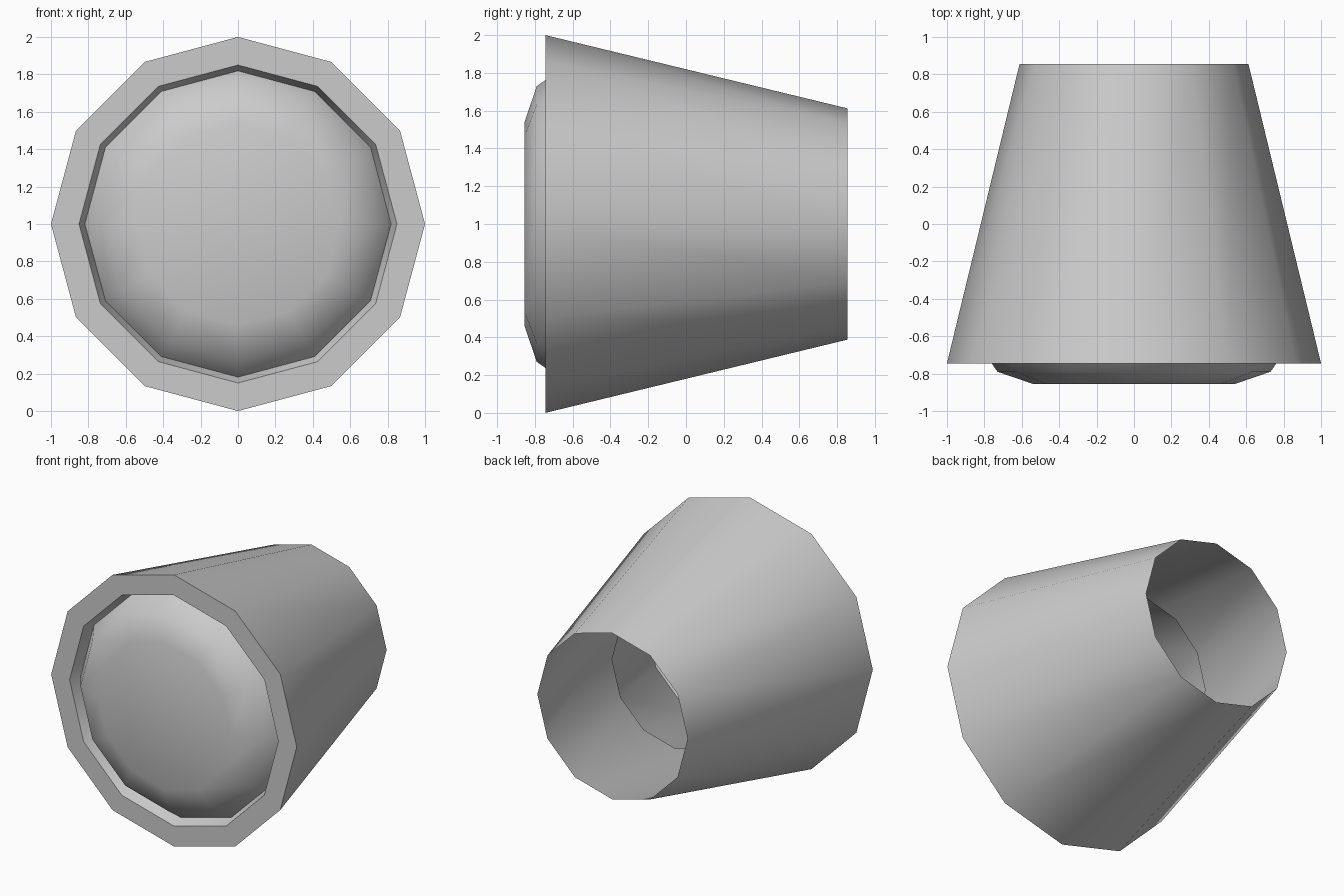
import bpy
import bmesh
import math

if "Cube" in bpy.data.objects:
    bpy.data.objects.remove(bpy.data.objects["Cube"])

SIDES = 12
AXIS_Z = 1.0


def lathe(name, profile, cap_first=False, smooth_angle=50):
    """Revolve (radius, y) points around the horizontal axis at z = 1."""
    bm = bmesh.new()
    rings = []
    for r, y in profile:
        ring = []
        for i in range(SIDES):
            a = 2 * math.pi * i / SIDES
            ring.append(bm.verts.new((r * math.cos(a), y, AXIS_Z + r * math.sin(a))))
        rings.append(ring)
    for a, b in zip(rings, rings[1:]):
        for i in range(SIDES):
            j = (i + 1) % SIDES
            bm.faces.new((a[i], b[i], b[j], a[j]))
    if cap_first:
        bm.faces.new(rings[0])
    mesh = bpy.data.meshes.new(name)
    bm.normal_update()
    bm.to_mesh(mesh)
    bm.free()
    obj = bpy.data.objects.new(name, mesh)
    bpy.context.collection.objects.link(obj)
    bpy.ops.object.select_all(action='DESELECT')
    obj.select_set(True)
    bpy.context.view_layer.objects.active = obj
    bpy.ops.object.shade_smooth_by_angle(angle=math.radians(smooth_angle))
    return obj


# Tapered outer shell, flat front rim and inner reflector, all open at the back
lathe("lamp_housing", [(0.612, 0.855), (1.0, -0.745), (0.85, -0.745), (0.52, 0.124)])

# Shallow domed lens with a flat centre, seated in the reflector
lens = lathe("lens", [(0.54, -0.855), (0.73, -0.79), (0.82, -0.66)],
             cap_first=True, smooth_angle=60)

# Housing profile runs back to front, so turn its faces outward
housing = bpy.data.objects["lamp_housing"]
for obj in (housing, lens):
    bm = bmesh.new()
    bm.from_mesh(obj.data)
    bm.normal_update()
    # Test a sloping side face: it should face away from the axis
    face = max(bm.faces, key=lambda f: f.calc_center_median().z)
    if face.normal.z < 0:
        bmesh.ops.reverse_faces(bm, faces=bm.faces[:])
    bm.to_mesh(obj.data)
    bm.free()
